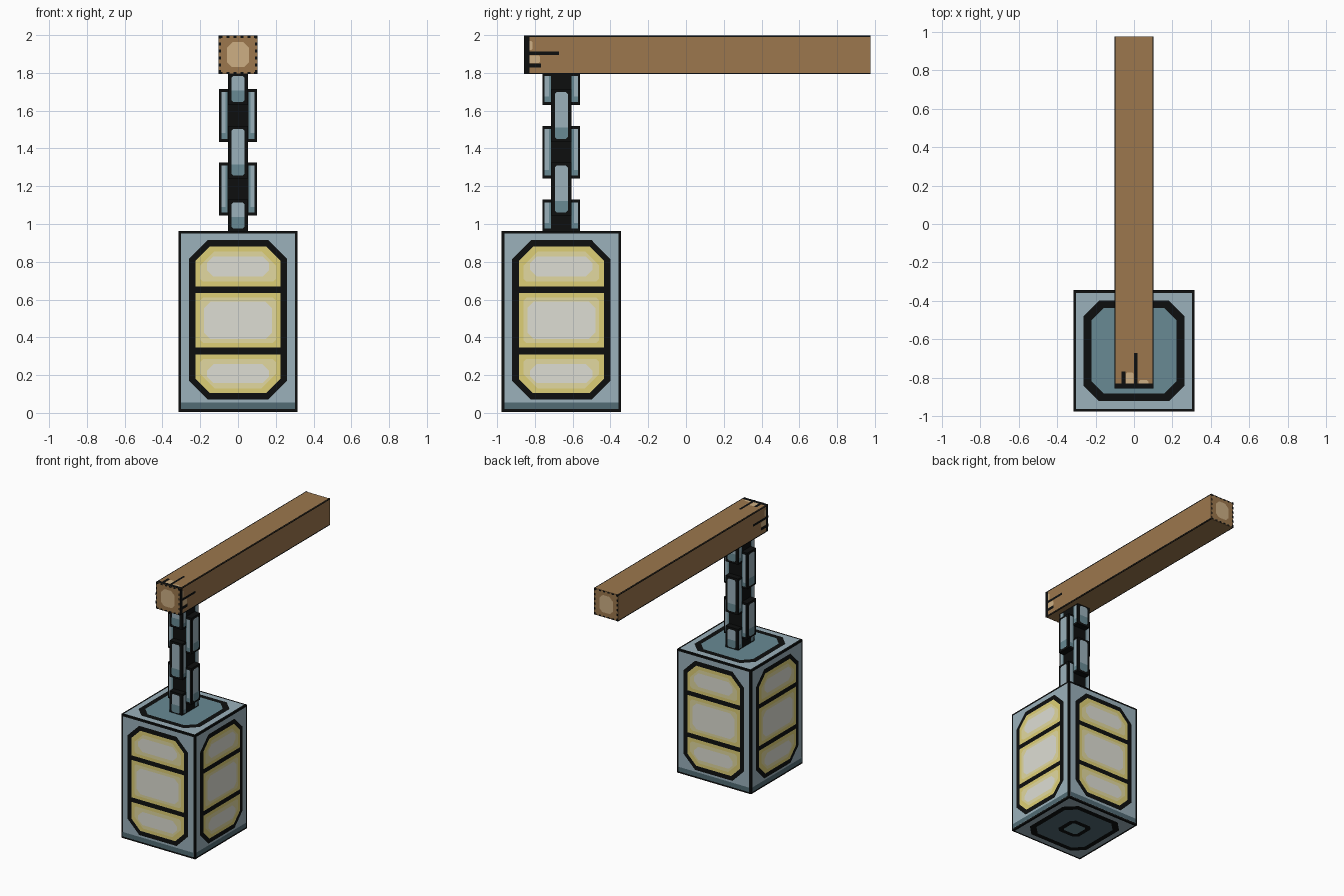
import bpy
from mathutils import Vector as V

if "Cube" in bpy.data.objects:
    bpy.data.objects.remove(bpy.data.objects["Cube"])


def srgb(*c):
    return tuple(((x / 255 + 0.055) / 1.055) ** 2.4 if x > 10 else x / 3294 for x in c) + (1,)


COLORS = {
    "black": srgb(13, 15, 15), "wood": srgb(156, 119, 77), "cut_wood": srgb(205, 175, 132),
    "light_metal": srgb(155, 177, 187), "mid_metal": srgb(104, 138, 148),
    "dark_metal": srgb(82, 108, 117), "yellow_glass": srgb(222, 207, 118),
    "pale_glass": srgb(226, 217, 160), "white_glow": srgb(222, 222, 212)}
NAMES = list(COLORS)
MATS = []
for n, c in COLORS.items():
    m = bpy.data.materials.new(n)
    m.diffuse_color = c
    m.use_nodes = True
    m.node_tree.nodes["Principled BSDF"].inputs["Base Color"].default_value = m.diffuse_color
    MATS.append(m)

STEP = 0.0015  # height of one painted layer
X, Y, Z = V((1, 0, 0)), V((0, 1, 0)), V((0, 0, 1))
CY = -0.66     # lantern and chain centre in y


class Part:
    """Collects a box and painted plates into one object."""

    def __init__(self, name):
        self.name, self.v, self.f, self.m = name, [], [], []

    def poly(self, pts, mat):
        k = len(self.v)
        self.v += pts
        self.f.append(range(k, k + len(pts)))
        self.m.append(NAMES.index(mat))

    def box(self, lo, hi, mat):
        c, h = (V(lo) + V(hi)) / 2, (V(hi) - V(lo)) / 2
        for a, up in ((X, Z), (Y, Z), (Z, Y)):
            for s in (1, -1):
                n = a * s
                u = up.cross(n)
                d = lambda w: w * sum(abs(w[i]) * h[i] for i in range(3))
                self.poly([c + d(n) + d(u) * i + d(up) * j
                           for i, j in ((-1, -1), (1, -1), (1, 1), (-1, 1))], mat)

    def plate(self, o, n, up, rect, mat, layer=1, top=0, bot=0):
        """Rectangle (u0, v0, u1, v1) with cut top and bottom corners."""
        u0, v0, u1, v1 = rect
        pts = [(u0 + bot, v0), (u1 - bot, v0)]
        pts += [(u1, v0 + bot)] if bot else []
        pts += [(u1, v1 - top)] if top else []
        pts += [(u1 - top, v1), (u0 + top, v1)]
        pts += [(u0, v1 - top)] if top else []
        pts += [(u0, v0 + bot)] if bot else []
        u = up.cross(n)
        self.poly([V(o) + n * STEP * layer + u * a + up * b for a, b in pts], mat)

    def build(self):
        me = bpy.data.meshes.new(self.name)
        me.from_pydata([tuple(p) for p in self.v], [], [list(f) for f in self.f])
        for m in MATS:
            me.materials.append(m)
        me.polygons.foreach_set("material_index", self.m)
        me.update()
        bpy.context.collection.objects.link(bpy.data.objects.new(self.name, me))


# Lantern body: black box with metal panels and glowing panes
R, H, B = 0.316, 0.97, 0.006
lan = Part("lantern")
lan.box((-R, CY - R, B), (R, CY + R, H - B), "black")
E = R - 0.014
for n in (X, -X, Y, -Y):
    o = V((0, CY, 0)) + n * R

    def put(rect, mat, layer, top=0, bot=0):
        lan.plate(o, n, Z, rect, mat, layer, top, bot)
    put((-E, 0.02, E, H - 0.02), "light_metal", 1)
    put((-E, 0.02, E, 0.055), "dark_metal", 2)
    put((-0.26, 0.07, 0.26, 0.915), "black", 3, 0.10, 0.10)
    for z0, z1, t, b in ((0.105, 0.31, 0, 0.075), (0.345, 0.635, 0, 0), (0.67, 0.88, 0.075, 0)):
        put((-0.225, z0, 0.225, z1), "yellow_glass", 4, t, b)
        put((-0.2, z0 + 0.025, 0.2, z1 - 0.025), "pale_glass", 5, t or 0.015, b or 0.015)
        w, g = (0.18, 0.045) if not t + b else (0.165, 0.052)
        put((-w, z0 + g, w, z1 - g), "white_glow", 6, 0.035, 0.035)
# Lantern cap and underside
for n, z in ((Z, H - B), (-Z, B)):
    layers = [(E, 0, "light_metal"), (0.262, 0.08, "black"), (0.222, 0.065, "mid_metal")]
    if n == -Z:
        layers[2] = (0.222, 0.065, "dark_metal")
        layers += [(0.095, 0.03, "black"), (0.06, 0.015, "mid_metal")]
    for i, (r, c, mat) in enumerate(layers):
        lan.plate((0, CY, z), n, Y, (-r, -r, r, r), mat, i * 0.9 + 0.4, c, c)
lan.build()

# Chain: five links turned alternately, clipped by the beam and the lantern
for i in range(5):
    zc = 1.77 - i * 0.195
    z0, z1 = max(zc - 0.14, H - 0.01), min(zc + 0.14, 1.80)
    wide, thin = (Y, X) if i % 2 == 0 else (X, Y)
    c = V((0, CY, 0))
    h = wide * 0.1 + thin * 0.054
    link = Part(f"chain_link_{i + 1}")
    link.box(c - h + Z * z0, c + h + Z * z1, "black")
    g0, g1 = z0 + 0.016, z1 - 0.016
    for s in (1, -1):
        # narrow outer side
        link.plate(c + wide * 0.1 * s, wide * s, Z, (-0.034, g0, 0.034, g1), "light_metal", 1, 0.01, 0.01)
        link.plate(c + wide * 0.1 * s, wide * s, Z, (-0.034, g0, 0.034, g0 + 0.06), "mid_metal", 2, 0, 0.01)
        # two side bars either side of the dark hole
        for e in (1, -1):
            a, b = sorted((0.055 * e, 0.088 * e))
            link.plate(c + thin * 0.054 * s, thin * s, Z, (a, g0, b, g1), "mid_metal", 1)
            a, b = sorted((0.066 * e, 0.088 * e))
            link.plate(c + thin * 0.054 * s, thin * s, Z, (a, g0 + 0.03, b, g1), "light_metal", 2)
    link.build()

# Beam
W, Y0, Y1, ZC = 0.102, -0.857, 0.977, 1.895
beam = Part("beam")
beam.box((-W, Y0, ZC - W), (W, Y1, ZC + W), "wood")
L = Y1 - Y0
for n in (X, -X, Z, -Z):
    o = V((0, Y0, ZC)) + n * W
    # dark lines along the long edges
    for a in (-W, W - 0.007):
        beam.plate(o, n, Y, (a, 0, a + 0.007, L), "black", 1)
    if n == -Z:
        continue
    # splintered front end: dark rim, cracks and bare wood chips
    beam.plate(o, n, Y, (-W, 0, W, 0.028), "black", 1)
    f = -1 if n == X else 1
    for u, w, ln in ((0.01, 0.009, 0.185), (-0.055, 0.011, 0.09)):
        beam.plate(o, n, Y, (u * f - w, 0, u * f + w, ln), "black", 2)
    for u, w, ln in ((-0.022, 0.02, 0.085), (0.05, 0.025, 0.045)):
        beam.plate(o, n, Y, (u * f - w, 0.028, u * f + w, ln), "cut_wood", 1, 0.008)
# Beam ends: pale heartwood and dark nicks round the rim
for n, y in ((-Y, Y0), (Y, Y1)):
    o = (0, y, ZC)
    beam.plate(o, n, Z, (-0.058, -0.065, 0.058, 0.068), "cut_wood", 1, 0.03, 0.025)
    for k in range(6):
        t = -W + 0.003 + k * 0.037
        for a in (-W, W - 0.011):
            beam.plate(o, n, Z, (t, a, t + 0.018, a + 0.011), "black", 1)
            beam.plate(o, n, Z, (a, t, a + 0.011, t + 0.018), "black", 2)
beam.build()
